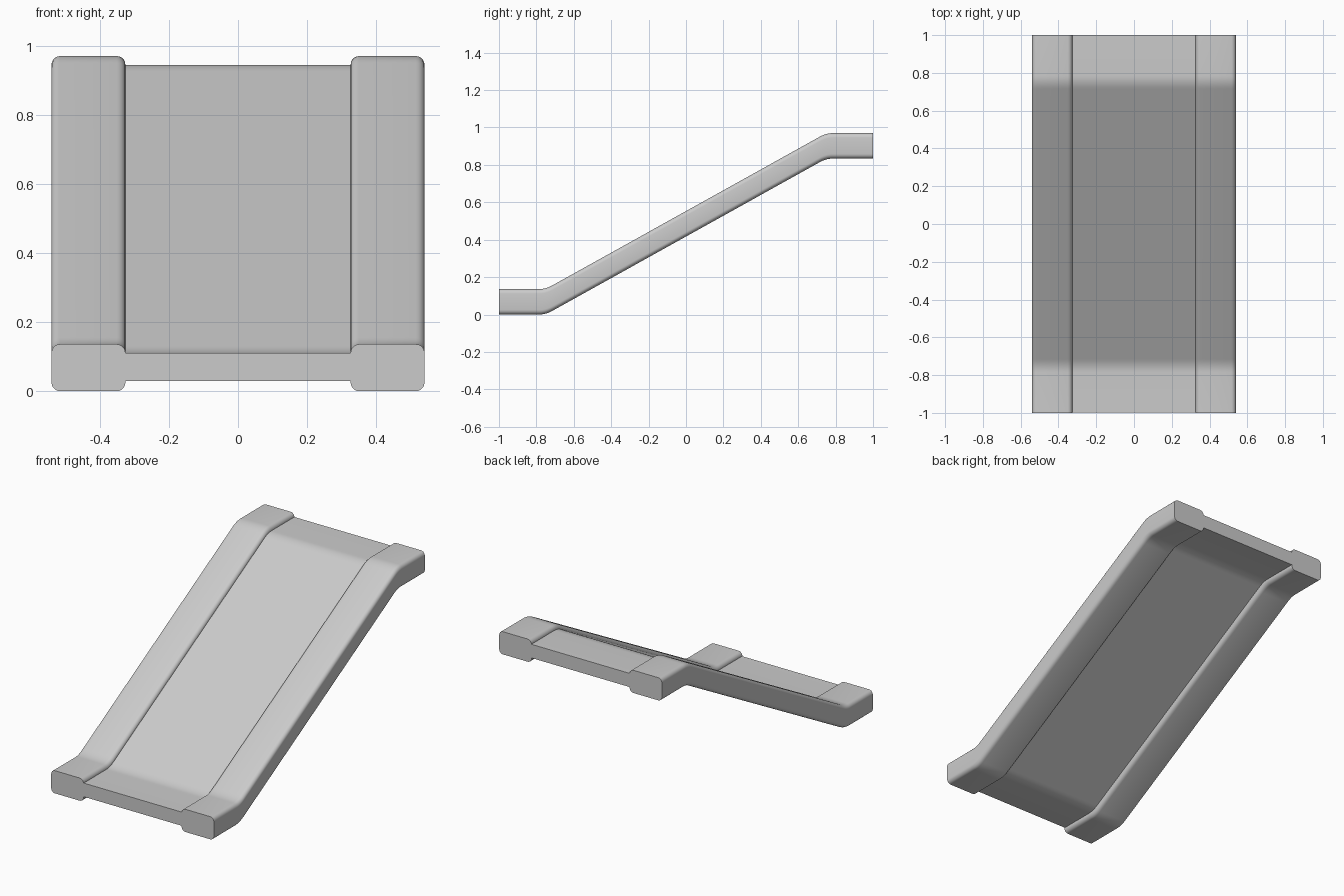
import bpy, bmesh, math

if "Cube" in bpy.data.objects:
    bpy.data.objects.remove(bpy.data.objects["Cube"])

RISE = 0.834      # height gained from the lower landing to the upper one
BEND = 0.75       # y of the bend between landing and slope
SOFT = 0.035      # half length of each rounded bend


def path(y_front):
    """Side path (y, z): flat landing, soft bend, slope, soft bend, landing."""
    slope = RISE / (2 * BEND)
    pts = [(y_front, 0.0)]
    n = 6
    for i in range(n + 1):
        t = i / n
        pts.append((-BEND - SOFT + 2 * SOFT * t, slope * SOFT * t * t))
    upper = [(-y, RISE - z) for y, z in reversed(pts[1:])]
    return pts + upper + [(1.0, RISE)]


def rounded_rect(x0, x1, z0, z1, r, n=5):
    """Rounded rectangle section in x, z."""
    if r == 0:
        return [(x0, z0), (x1, z0), (x1, z1), (x0, z1)]
    pts = []
    corners = [(x1 - r, z1 - r, 0), (x0 + r, z1 - r, 90),
               (x0 + r, z0 + r, 180), (x1 - r, z0 + r, 270)]
    for cx, cz, a0 in corners:
        for i in range(n + 1):
            a = math.radians(a0 + 90 * i / n)
            pts.append((cx + r * math.cos(a), cz + r * math.sin(a)))
    return pts


def sweep(name, section, stations):
    """Carry the section along the path, keeping its ends upright."""
    bm = bmesh.new()
    rings = [[bm.verts.new((x, y, z + dz)) for x, z in section]
             for y, dz in stations]
    k = len(section)
    for a, b in zip(rings, rings[1:]):
        for i in range(k):
            j = (i + 1) % k
            bm.faces.new((a[i], a[j], b[j], b[i]))
    bm.faces.new(rings[0])
    bm.faces.new(rings[-1][::-1])
    bmesh.ops.recalc_face_normals(bm, faces=bm.faces)
    mesh = bpy.data.meshes.new(name)
    bm.to_mesh(mesh)
    bm.free()
    obj = bpy.data.objects.new(name, mesh)
    bpy.context.collection.objects.link(obj)
    bpy.ops.object.select_all(action='DESELECT')
    obj.select_set(True)
    bpy.context.view_layer.objects.active = obj
    bpy.ops.object.shade_smooth_by_angle(angle=math.radians(35))
    return obj


# Side rails, thicker than the deck
for side, x0, x1 in (("left", -0.54, -0.326), ("right", 0.326, 0.54)):
    sweep(side + "_rail", rounded_rect(x0, x1, 0.0, 0.136, 0.025), path(-1.0))

# Ramp deck between the rails
sweep("ramp_deck", rounded_rect(-0.328, 0.328, 0.029, 0.111, 0), path(-0.997))
